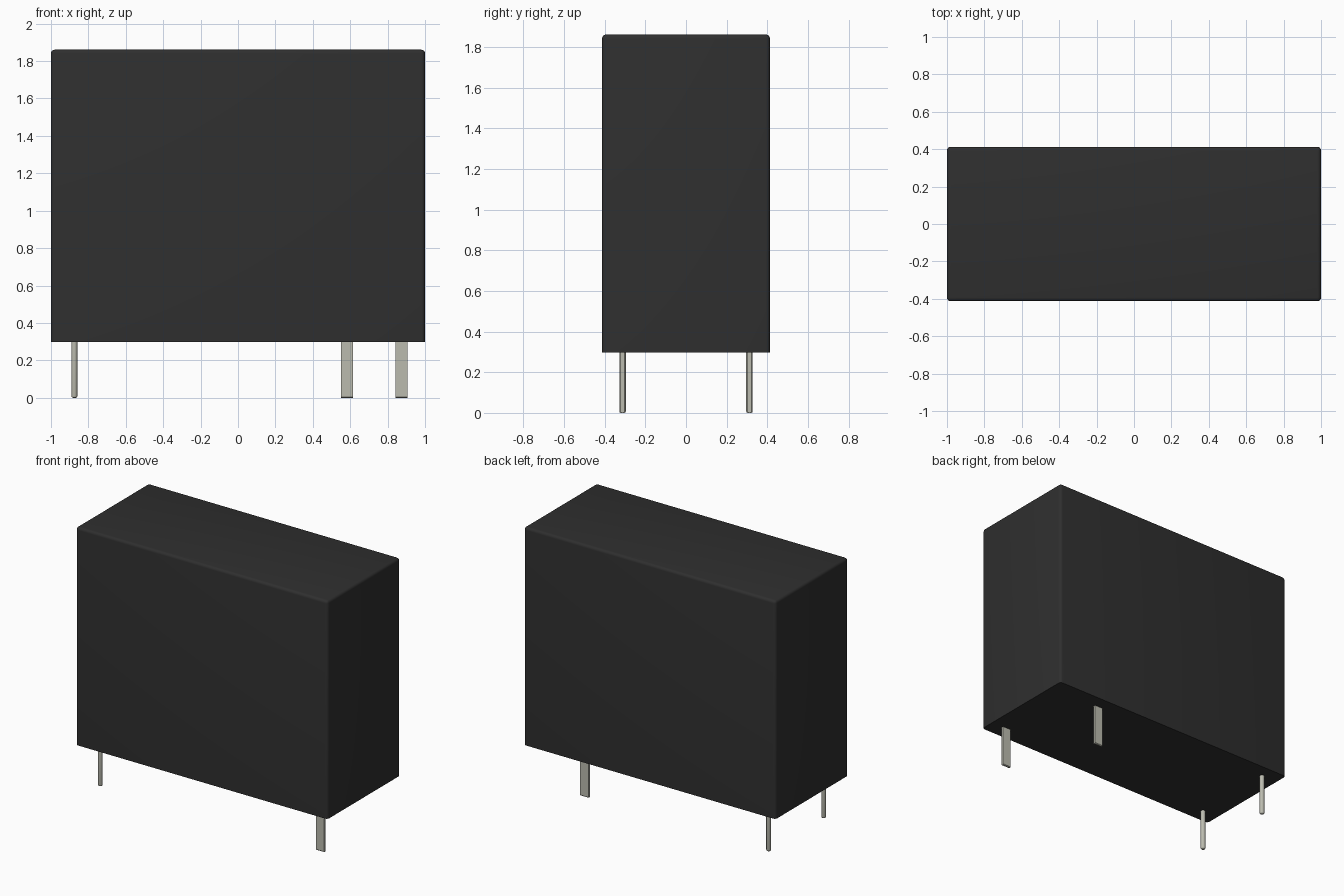
import bpy
import bmesh
from mathutils import Matrix, Vector

cube = bpy.data.objects.get("Cube")
if cube:
    bpy.data.objects.remove(cube, do_unlink=True)


def make_material(name, rgb, metallic=0.0):
    mat = bpy.data.materials.new(name)
    mat.use_nodes = True
    mat.diffuse_color = (*rgb, 1)
    mat.node_tree.nodes["Principled BSDF"].inputs["Base Color"].default_value = (*rgb, 1)
    return mat


black = make_material("black plastic", (0.028, 0.028, 0.028))
tin = make_material("tinned metal", (0.50, 0.50, 0.43))


def finish(name, bm, mat):
    mesh = bpy.data.meshes.new(name)
    bm.to_mesh(mesh)
    bm.free()
    mesh.materials.append(mat)
    obj = bpy.data.objects.new(name, mesh)
    bpy.context.collection.objects.link(obj)
    bpy.ops.object.select_all(action="DESELECT")
    obj.select_set(True)
    bpy.context.view_layer.objects.active = obj
    bpy.ops.object.shade_smooth_by_angle(angle=0.6)
    return obj


def box(low, high):
    low, high = Vector(low), Vector(high)
    bm = bmesh.new()
    bmesh.ops.create_cube(bm, size=1, matrix=Matrix.Translation((low + high) / 2)
                          @ Matrix.Diagonal((*(high - low), 1)))
    return bm


BASE = 0.297    # underside of the housing
PIN_Y = 0.312   # pin rows, front and back

# Housing: every edge rounded except those around the underside
bm = box((-1, -0.413, BASE), (1, 0.413, 1.861))
edges = [e for e in bm.edges if max(v.co.z for v in e.verts) > BASE + 0.1]
bmesh.ops.bevel(bm, geom=edges, offset=0.02, segments=4, profile=0.5, affect="EDGES")
finish("housing", bm, black)

# Round coil pins with softened tips
for name, y in (("front", -PIN_Y), ("back", PIN_Y)):
    bm = bmesh.new()
    length = BASE + 0.01
    bmesh.ops.create_cone(bm, cap_ends=True, segments=24, radius1=0.016, radius2=0.016,
                          depth=length, matrix=Matrix.Translation((-0.875, y, length / 2)))
    tip = [e for e in bm.edges if all(v.co.z < 0.001 for v in e.verts)]
    bmesh.ops.bevel(bm, geom=tip, offset=0.008, segments=3, profile=0.5, affect="EDGES")
    finish(name + "_round_pin", bm, tin)

# Flat contact blades with chamfered tips
for name, x, y in (("front", 0.875, -PIN_Y), ("back", 0.583, PIN_Y)):
    bm = box((x - 0.0325, y - 0.009, 0), (x + 0.0325, y + 0.009, BASE + 0.01))
    tip = [e for e in bm.edges if all(v.co.z < 0.001 for v in e.verts)
           and abs(e.verts[0].co.y - e.verts[1].co.y) < 0.001]
    bmesh.ops.bevel(bm, geom=tip, offset=0.005, segments=1, affect="EDGES")
    finish(name + "_flat_pin", bm, tin)
